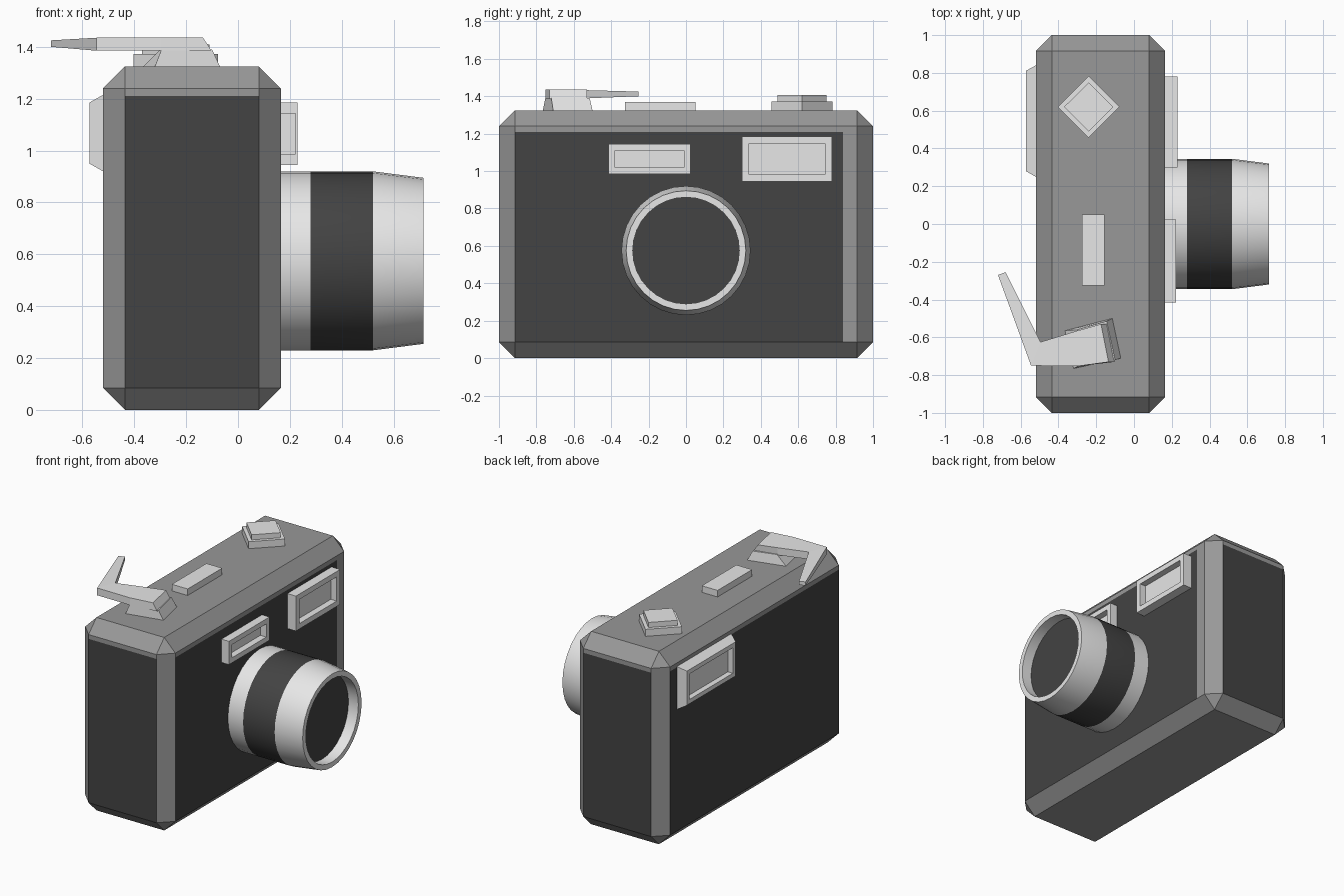
import bpy, bmesh
from math import sin, cos, pi, radians
from mathutils import Vector

cube = bpy.data.objects.get("Cube")
if cube:
    bpy.data.objects.remove(cube, do_unlink=True)


def material(name, value):
    m = bpy.data.materials.new(name)
    m.use_nodes = True
    color = (value, value, value, 1)
    m.diffuse_color = color
    bsdf = next(n for n in m.node_tree.nodes if n.type == 'BSDF_PRINCIPLED')
    bsdf.inputs["Base Color"].default_value = color
    return m


DARK = material("dark leather", 0.056)
GREY = material("grey metal", 0.315)
SILVER = material("silver", 0.8)


def finish(name, bm, mats, smooth=False):
    bmesh.ops.recalc_face_normals(bm, faces=bm.faces[:])
    mesh = bpy.data.meshes.new(name)
    bm.to_mesh(mesh)
    bm.free()
    for m in mats:
        mesh.materials.append(m)
    ob = bpy.data.objects.new(name, mesh)
    bpy.context.collection.objects.link(ob)
    if smooth:
        bpy.ops.object.select_all(action='DESELECT')
        ob.select_set(True)
        bpy.context.view_layer.objects.active = ob
        bpy.ops.object.shade_smooth_by_angle(angle=radians(20))
    return ob


def loft(name, rings, mats=(SILVER,), dark_bands=(), smooth=False):
    """Skin a closed solid through rings of points, capping both ends."""
    bm = bmesh.new()
    rows = [[bm.verts.new(p) for p in ring] for ring in rings]
    for i, (a, b) in enumerate(zip(rows, rows[1:])):
        for j in range(len(a)):
            k = (j + 1) % len(a)
            f = bm.faces.new((a[j], a[k], b[k], b[j]))
            f.material_index = int(i in dark_bands)
    bm.faces.new(rows[0])
    end = bm.faces.new(rows[-1])
    end.material_index = int(len(rows) - 1 in dark_bands)
    return finish(name, bm, mats, smooth)


def rect_x(x, y0, y1, z0, z1, inset=0):
    y0, y1, z0, z1 = y0 + inset, y1 - inset, z0 + inset, z1 - inset
    return [(x, y0, z0), (x, y1, z0), (x, y1, z1), (x, y0, z1)]


def rect_z(z, x0, x1, y0, y1):
    return [(x0, y0, z), (x1, y0, z), (x1, y1, z), (x0, y1, z)]


def diamond(z, r):
    return [(-0.24 + r * cos(a * pi / 2), 0.62 + r * sin(a * pi / 2), z) for a in range(4)]


def circle_x(x, r, n=32):
    return [(x, r * cos(2 * pi * i / n), 0.575 + r * sin(2 * pi * i / n)) for i in range(n)]


# Chamfered body with dark side panels inside grey trim
X0, X1, TOP, BEVEL = -0.52, 0.165, 1.325, 0.085
STRIP_Z, STRIP_Y = 1.21, 0.84
bm = bmesh.new()
bmesh.ops.create_cube(bm, size=1)
for v in bm.verts:
    v.co = Vector(((X0 + X1) / 2 + v.co.x * (X1 - X0), v.co.y * 2, (v.co.z + 0.5) * TOP))
bmesh.ops.bevel(bm, geom=bm.edges[:], offset=BEVEL, segments=1, affect='EDGES')
for co, no in (((0, 0, STRIP_Z), (0, 0, 1)), ((0, STRIP_Y, 0), (0, 1, 0))):
    bmesh.ops.bisect_plane(bm, geom=bm.verts[:] + bm.edges[:] + bm.faces[:],
                           plane_co=co, plane_no=no)
bm.normal_update()
for f in bm.faces:
    c, n = f.calc_center_median(), f.normal
    is_side = max(abs(n.x), abs(n.y)) > 0.99
    on_strip = c.z > STRIP_Z or (n.x > 0.9 and c.y > STRIP_Y)
    f.material_index = int(is_side and not on_strip)
finish("body", bm, (GREY, DARK))

# Lens barrel with dark grip and recessed dark glass
lens = [(0.16, 0.345), (0.28, 0.345), (0.52, 0.345), (0.715, 0.32), (0.715, 0.285), (0.64, 0.285)]
loft("lens", [circle_x(x, r) for x, r in lens], (SILVER, DARK), (1, 5), smooth=True)

# Window frames on the lens side
for name, x, box, rim in (("viewfinder_window", 0.222, (-0.415, 0.025, 0.985, 1.145), 0.035),
                          ("flash", 0.23, (0.3, 0.78, 0.945, 1.185), 0.037)):
    loft(name, [rect_x(X1 - 0.01, *box), rect_x(x, *box),
                rect_x(x, *box, rim), rect_x(x - 0.045, *box, rim)])

# Flared eyepiece on the rear
eye = (0.25, 0.84, 0.92, 1.215)
loft("eyepiece", [rect_x(X0 + 0.01, *eye), rect_x(X0, *eye), rect_x(-0.573, *eye, 0.03),
                  rect_x(-0.573, *eye, 0.06), rect_x(-0.535, *eye, 0.06)])

# Top controls
loft("dial_base", [diamond(TOP - 0.01, 0.163), diamond(1.373, 0.163)])
loft("dial_cap", [diamond(1.37, 0.13), diamond(1.408, 0.13)])
loft("button", [rect_z(z, -0.275, -0.155, -0.325, 0.05) for z in (TOP - 0.01, 1.37)])

# Film advance lever: flared foot and bent tapering arm
foot_low = [(-0.365, -0.565), (-0.115, -0.5), (-0.07, -0.71), (-0.32, -0.765)]
foot_high = [(-0.3, -0.56), (-0.145, -0.515), (-0.1, -0.72), (-0.295, -0.752)]
loft("lever_foot", [[(x, y, TOP) for x, y in foot_low], [(x, y, 1.39) for x, y in foot_high]])


def section(a, b, low, high, slant=0):
    return [(a[0] + slant, a[1], low), (b[0] + slant, b[1], low), (*b, high), (*a, high)]


loft("lever_arm", [section((-0.175, -0.53), (-0.135, -0.73), 1.385, 1.435, 0.033),
                   section((-0.3, -0.565), (-0.295, -0.752), 1.385, 1.435),
                   section((-0.495, -0.625), (-0.545, -0.75), 1.385, 1.435),
                   section((-0.68, -0.255), (-0.72, -0.27), 1.4, 1.425)])
